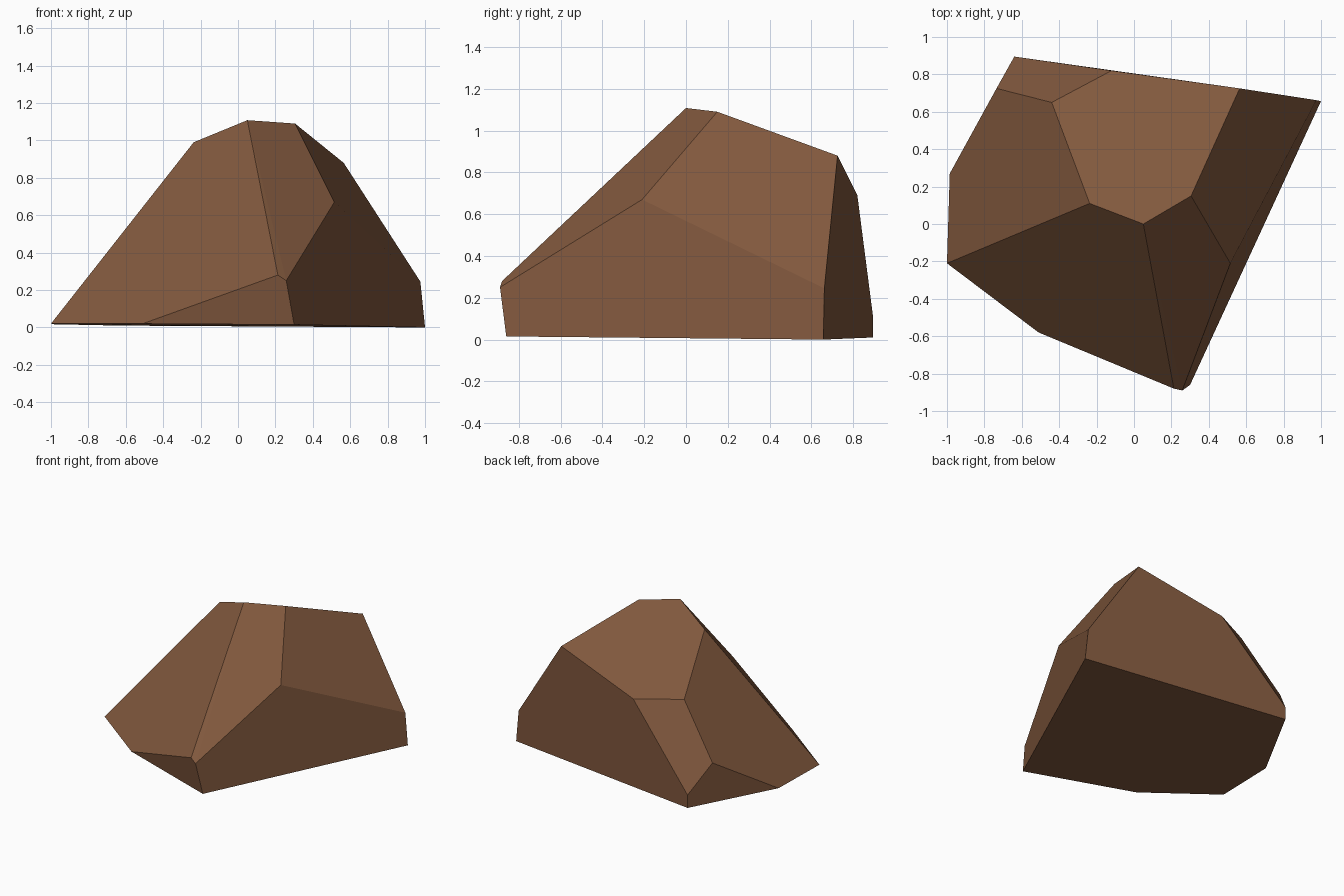
import bpy, bmesh, math

if "Cube" in bpy.data.objects:
    bpy.data.objects.remove(bpy.data.objects["Cube"])

# Corner points of the faceted boulder, ring by ring
crown = [(0.05, 0.0, 1.108), (0.305, 0.15, 1.09), (0.565, 0.725, 0.88),
         (-0.12, 0.82, 0.69), (-0.44, 0.65, 0.706), (-0.237, 0.11, 0.99)]
middle = [(0.515, -0.21, 0.67), (0.213, -0.88, 0.28), (0.258, -0.89, 0.25),
          (0.975, 0.662, 0.245), (-0.64, 0.895, 0.11), (-0.735, 0.725, 0.32)]
base = [(-1.0, -0.21, 0.02), (-0.51, -0.58, 0.02), (0.30, -0.86, 0.015),
        (1.0, 0.657, 0.0), (-0.64, 0.895, 0.01), (-0.985, 0.27, 0.017)]

# Hull of the corners, with nearly flat facets merged
bm = bmesh.new()
for p in crown + middle + base:
    bm.verts.new(p)
bmesh.ops.convex_hull(bm, input=bm.verts[:])
bmesh.ops.dissolve_limit(bm, angle_limit=math.radians(3),
                         verts=bm.verts[:], edges=bm.edges[:])
bmesh.ops.recalc_face_normals(bm, faces=bm.faces[:])
mesh = bpy.data.meshes.new("rock")
bm.to_mesh(mesh)
bm.free()

# Brown stone
mat = bpy.data.materials.new("brown_stone")
mat.diffuse_color = (0.22, 0.098, 0.047, 1)
mat.use_nodes = True
mat.node_tree.nodes["Principled BSDF"].inputs["Base Color"].default_value = mat.diffuse_color
mesh.materials.append(mat)
rock = bpy.data.objects.new("rock", mesh)
bpy.context.collection.objects.link(rock)
